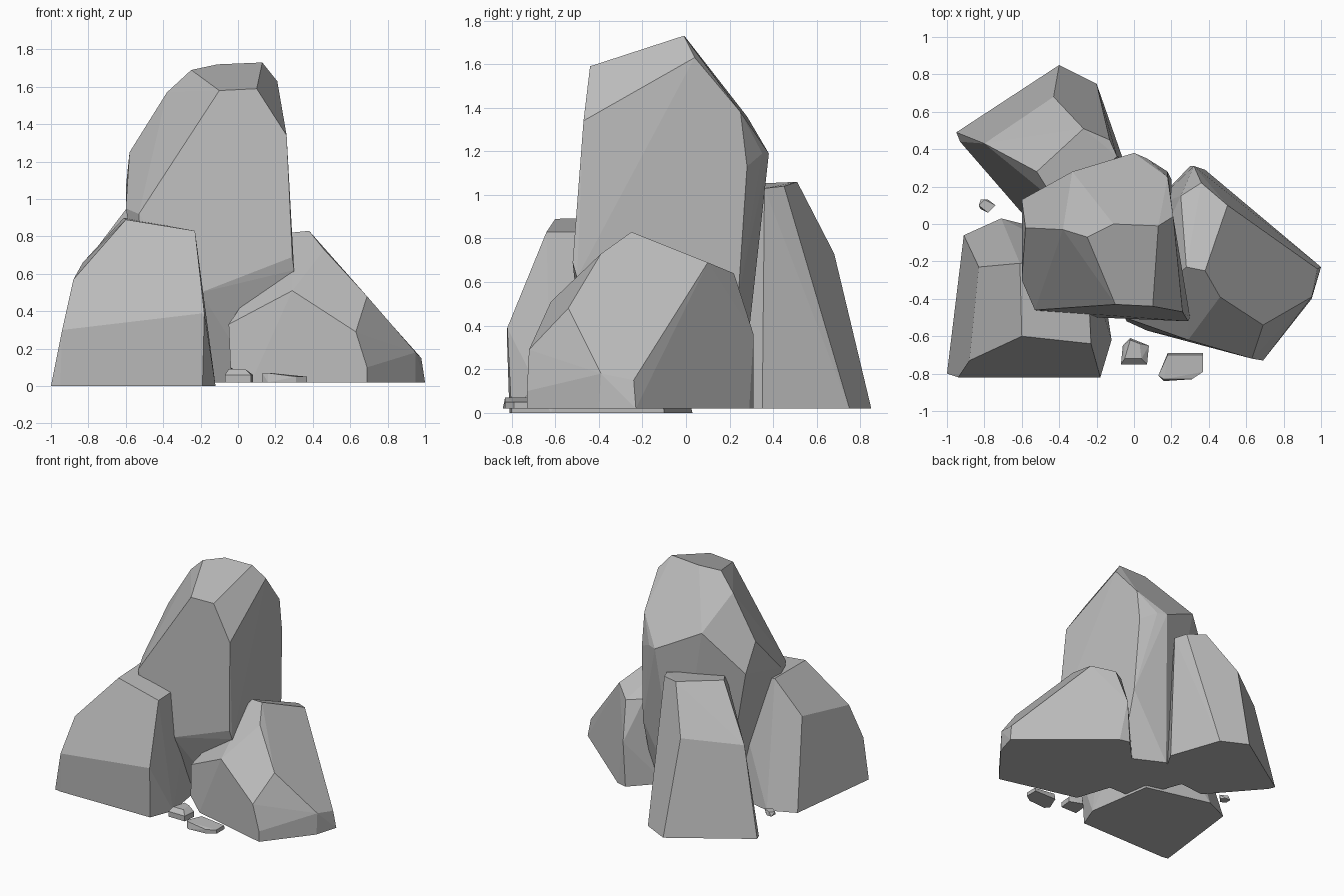
import bpy
import bmesh
import math

default_cube = bpy.data.objects.get("Cube")
if default_cube:
    bpy.data.objects.remove(default_cube, do_unlink=True)


def make_material(name, colour):
    material = bpy.data.materials.new(name)
    material.use_nodes = True
    material.diffuse_color = colour
    material.node_tree.nodes["Principled BSDF"].inputs["Base Color"].default_value = colour
    return material


stone_grey = make_material("stone_grey", (0.5, 0.5, 0.5, 1))


def level(height, *outline):
    """Lift a flat outline to one height."""
    return [(x, y, height) for x, y in outline]


def make_rock(name, footprint, corners, merge_angle=4):
    """Wrap a footprint and its chiselled corners in a faceted convex stone."""
    mesh = bpy.data.meshes.new(name)
    bm = bmesh.new()
    for corner in footprint + corners:
        bm.verts.new(corner)
    hull = bmesh.ops.convex_hull(bm, input=bm.verts[:])
    unused = {v for v in hull["geom_interior"] + hull["geom_unused"]
              if isinstance(v, bmesh.types.BMVert)}
    bmesh.ops.delete(bm, geom=list(unused), context="VERTS")
    bmesh.ops.dissolve_limit(bm, angle_limit=math.radians(merge_angle),
                             verts=bm.verts[:], edges=bm.edges[:])
    bmesh.ops.recalc_face_normals(bm, faces=bm.faces[:])
    bm.to_mesh(mesh)
    bm.free()
    mesh.materials.append(stone_grey)
    rock = bpy.data.objects.new(name, mesh)
    bpy.context.collection.objects.link(rock)
    return rock


GROUND = 0.02

# Tall central rock, undercut towards the ground
make_rock(
    "tall_rock",
    level(GROUND, (-.25, -.3), (.1, -.3), (.2, .1), (-.1, .25), (-.4, .1)),
    [
        # crown
        (-.1, -.43, 1.58), (.1, -.44, 1.59), (-.11, 0, 1.72), (.13, -.01, 1.73),
        (-.25, -.07, 1.69), (.21, .04, 1.63),
        # shoulders
        (.26, -.47, 1.34), (-.38, -.03, 1.57), (-.58, -.02, 1.25),
        (-.33, .28, 1.36), (0, .38, 1.19), (.07, .35, 1.19), (.18, .25, 1.38),
        # waist
        (-.53, -.46, .92), (-.6, -.3, .95), (-.6, .13, 1.06), (.18, .28, 1.13),
        (.29, -.52, .69), (.3, -.5, .62), (-.2, -.5, .5), (-.5, -.47, .4),
        (.2, .24, .54),
    ])

# Broad rock at the front
make_rock(
    "front_rock",
    level(0, (-1, -.8), (-.95, -.81), (-.19, -.8), (-.12, -.62),
          (-.2, -.1), (-.6, 0), (-.71, .03), (-.91, -.06)),
    [
        (-.94, -.82, .3), (-.18, -.82, .39),
        (-.88, -.73, .57), (-.6, -.6, .89), (-.23, -.64, .83),
        (-.83, -.23, .66), (-.61, -.21, .9), (-.25, -.2, .83),
    ])

# Low wedge-shaped rock at the side
make_rock(
    "side_rock",
    level(GROUND, (.07, -.57), (.69, -.73), (.95, -.4), (1, -.23),
          (.38, .29), (.3, .31), (.1, .1), (-.02, -.3)),
    [
        # low rim
        (.69, -.73, .1), (.95, -.39, .18), (.98, -.24, .15), (.63, -.72, .29),
        (-.05, -.5, .33), (-.04, -.52, .1), (.32, .31, .36),
        # ridge
        (.29, -.62, .51), (.69, -.54, .48), (.46, -.39, .73),
        (.38, -.25, .83), (.28, -.23, .82), (.5, .1, .69), (.36, .22, .64),
        (.25, .15, .65),
    ])

# Tapered rock at the back
make_rock(
    "back_rock",
    level(GROUND, (-.4, .85), (-.2, .75), (-.06, .35), (-.2, .1),
          (-.6, .06), (-.93, .44), (-.95, .49)),
    [
        (-.43, .68, .73), (-.8, .43, .68),
        (-.27, .51, 1.06), (-.13, .45, 1.04), (-.52, .28, 1.05),
        (-.09, .36, 1.03), (-.42, .12, 1.02),
    ])

# Loose pebbles
make_rock(
    "flat_pebble",
    level(GROUND, (.13, -.81), (.16, -.84), (.31, -.83), (.37, -.79),
          (.37, -.69), (.18, -.69)),
    level(.05, (.31, -.83), (.37, -.79), (.37, -.7))
    + level(.07, (.13, -.81), (.16, -.83), (.18, -.7)))

make_rock(
    "round_pebble",
    level(GROUND, (-.07, -.75), (.07, -.75), (.08, -.65), (-.02, -.61), (-.06, -.65)),
    level(.06, (-.07, -.75), (.07, -.75), (.08, -.65), (-.05, -.65))
    + level(.09, (-.05, -.72), (.04, -.72), (.03, -.64), (-.02, -.62)))

make_rock(
    "back_pebble",
    level(GROUND, (-.82, .08), (-.78, .06), (-.75, .1), (-.78, .13), (-.82, .13)),
    level(.05, (-.83, .1), (-.78, .06), (-.74, .1), (-.8, .13)))
